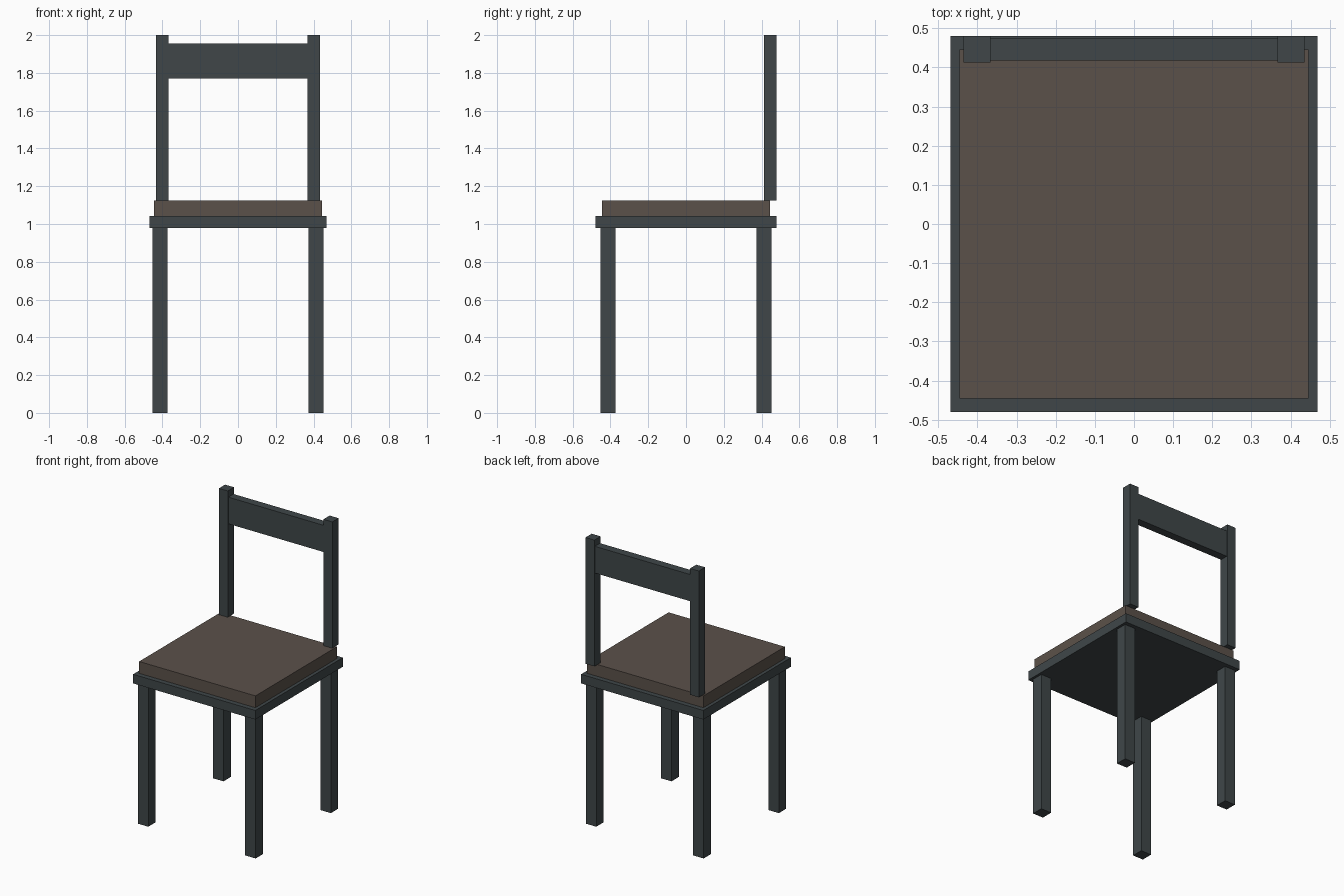
import bpy

if "Cube" in bpy.data.objects:
    bpy.data.objects.remove(bpy.data.objects["Cube"])


def material(name, rgb):
    m = bpy.data.materials.new(name)
    m.diffuse_color = (*rgb, 1)
    m.use_nodes = True
    m.node_tree.nodes["Principled BSDF"].inputs["Base Color"].default_value = m.diffuse_color
    return m


FRAME = material("dark_slate", (0.05, 0.062, 0.066))
FABRIC = material("brown_fabric", (0.105, 0.083, 0.068))


def box(name, lo, hi, mat=FRAME):
    """Axis-aligned box between two corners."""
    centre = [(a + b) / 2 for a, b in zip(lo, hi)]
    bpy.ops.mesh.primitive_cube_add(size=1, location=centre)
    ob = bpy.context.object
    ob.name = name
    ob.scale = [b - a for a, b in zip(lo, hi)]
    bpy.ops.object.transform_apply(location=False, rotation=False, scale=True)
    ob.data.materials.append(mat)
    return ob


def box_at(name, x, y, width, z0, z1):
    """Square upright centred on x, y."""
    h = width / 2
    return box(name, (x - h, y - h, z0), (x + h, y + h, z1))


# Seat board and cushion
box("seat_frame", (-0.469, -0.48, 0.979), (0.469, 0.48, 1.042))
box("seat_cushion", (-0.446, -0.446, 1.042), (0.446, 0.446, 1.124), FABRIC)

# Legs and back posts (posts start level with the cushion top)
for side, sx in (("left", -1), ("right", 1)):
    for end, sy in (("front", -1), ("back", 1)):
        box_at(f"{end}_{side}_leg", sx * 0.412, sy * 0.412, 0.08, 0, 0.979)
    box_at(f"{side}_back_post", sx * 0.401, 0.446, 0.068, 1.124, 2.0)

# Back rail between the posts
box("back_rail", (-0.367, 0.418, 1.77), (0.367, 0.475, 1.955))
